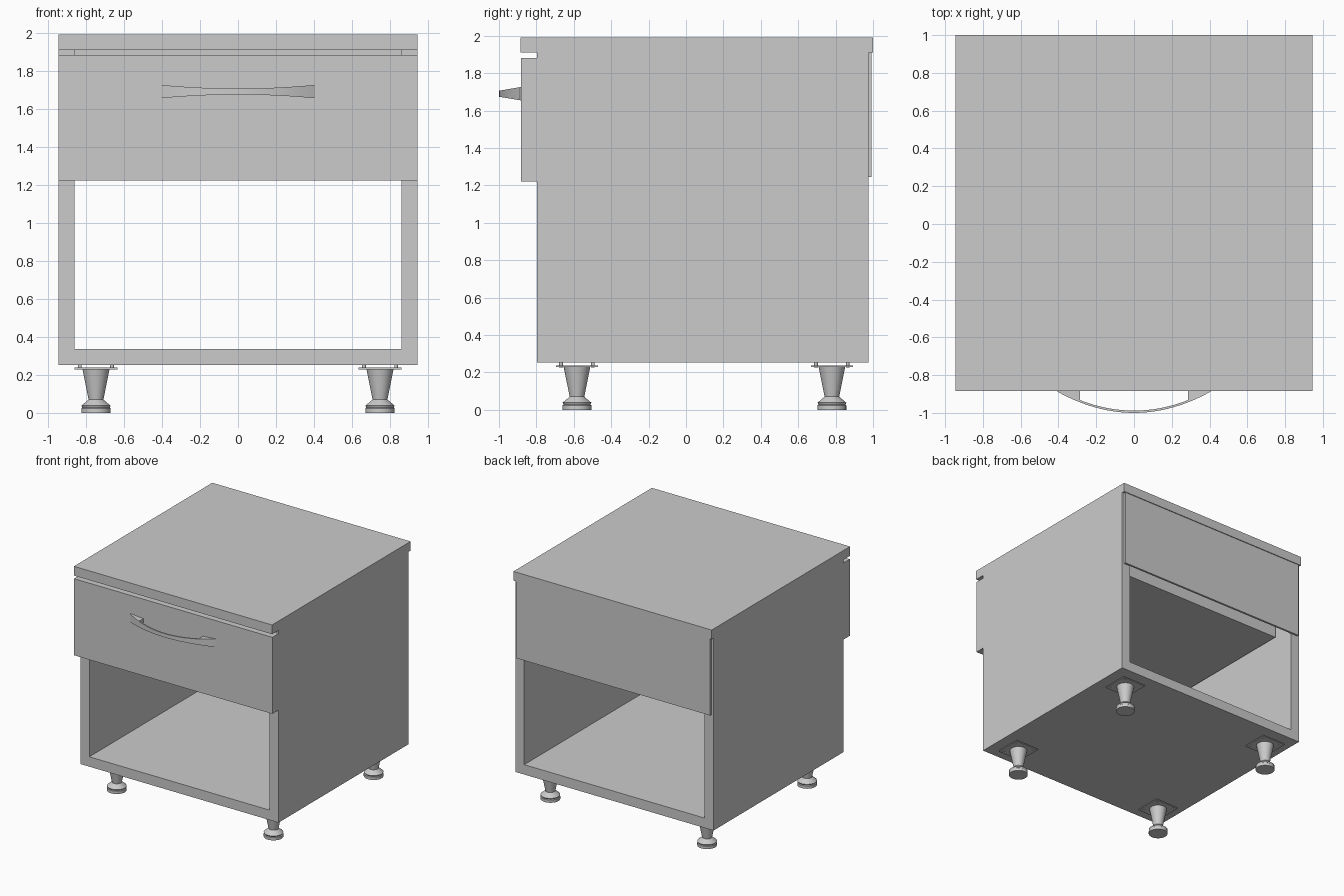
import bpy, bmesh, math
from mathutils import Vector

if "Cube" in bpy.data.objects:
    bpy.data.objects.remove(bpy.data.objects["Cube"])


def finish(name, bm):
    bmesh.ops.recalc_face_normals(bm, faces=bm.faces[:])
    me = bpy.data.meshes.new(name)
    bm.to_mesh(me)
    bm.free()
    ob = bpy.data.objects.new(name, me)
    bpy.context.collection.objects.link(ob)
    return ob


def box(name, x0, x1, y0, y1, z0, z1):
    bm = bmesh.new()
    bmesh.ops.create_cube(bm, size=1)
    for v in bm.verts:
        v.co = Vector(((x0 + x1) / 2 + v.co.x * (x1 - x0),
                       (y0 + y1) / 2 + v.co.y * (y1 - y0),
                       (z0 + z1) / 2 + v.co.z * (z1 - z0)))
    return finish(name, bm)


def smooth(ob, angle=30):
    bpy.ops.object.select_all(action='DESELECT')
    ob.select_set(True)
    bpy.context.view_layer.objects.active = ob
    bpy.ops.object.shade_smooth_by_angle(angle=math.radians(angle))


W, IN = 0.945, 0.86

# U-shaped carcass: two sides and the floor in one piece
bm = bmesh.new()
outline = [(-W, 1.91), (-W, 0.252), (W, 0.252), (W, 1.91),
           (IN, 1.91), (IN, 0.337), (-IN, 0.337), (-IN, 1.91)]
face = bm.faces.new([bm.verts.new((x, -0.797, z)) for x, z in outline])
ext = bmesh.ops.extrude_face_region(bm, geom=[face])
bmesh.ops.translate(bm, vec=(0, 1.772, 0),
                    verts=[g for g in ext['geom'] if isinstance(g, bmesh.types.BMVert)])
finish("carcass", bm)

# Top and back panels
box("top_panel", -W, W, -0.885, 1.0, 1.91, 1.99)
box("back_panel", -0.925, 0.925, 0.975, 0.993, 1.245, 1.91)

# Drawer
box("drawer_front", -W, W, -0.882, -0.797, 1.222, 1.882)
box("drawer_bottom", -0.84, 0.84, -0.797, 0.80, 1.28, 1.32)
for s, side in ((-1, "left"), (1, "right")):
    xs = sorted((s * 0.84, s * 0.77))
    box("drawer_side_" + side, *xs, -0.797, 0.80, 1.32, 1.78)
box("drawer_back", -0.77, 0.77, 0.73, 0.80, 1.32, 1.78)

# Bow handle: thin arched strip with solid feet, taller towards its ends
half, foot = 0.405, 0.285
n = 16
mid = [(-foot + 2 * foot * i / n, False) for i in range(n + 1)]
end = [(foot + (half - foot) * i / 4, True) for i in range(5)]
stations = [(-x, f) for x, f in reversed(end)] + mid + end
bm = bmesh.new()
rings = []
for x, solid in stations:
    t = (x / half) ** 2
    outer = -1.0 + 0.112 * t
    inner = -0.88 if solid else outer + 0.012
    h = 0.016 + 0.019 * t
    rings.append([bm.verts.new((x, y, 1.69 + z)) for y, z in
                  ((outer, -h), (outer, h), (inner, h), (inner, -h))])
for a, b in zip(rings, rings[1:]):
    for i in range(4):
        j = (i + 1) % 4
        bm.faces.new((a[i], a[j], b[j], b[i]))
bm.faces.new(rings[0])
bm.faces.new(rings[-1])
bmesh.ops.remove_doubles(bm, verts=bm.verts[:], dist=0.0005)
smooth(finish("drawer_handle", bm))

# Turned feet with square mounting plates and screws
profile = [(0, 0), (0.077, 0), (0.077, 0.024), (0.072, 0.028), (0.077, 0.038),
           (0.039, 0.070), (0.071, 0.229), (0, 0.229)]
for x, sx in ((-0.747, "left"), (0.747, "right")):
    for y, sy in ((-0.583, "front"), (0.78, "back")):
        tag = sy + "_" + sx
        bm = bmesh.new()
        vs = [bm.verts.new((r, 0, z)) for r, z in profile]
        es = [bm.edges.new(p) for p in zip(vs, vs[1:])]
        bmesh.ops.spin(bm, geom=vs + es, cent=(0, 0, 0), axis=(0, 0, 1),
                       angle=math.tau, steps=32)
        bmesh.ops.remove_doubles(bm, verts=bm.verts[:], dist=0.0001)
        leg = finish("leg_" + tag, bm)
        leg.location = (x, y, 0)
        smooth(leg)
        p = 0.113
        box("leg_plate_" + tag, x - p, x + p, y - p, y + p, 0.229, 0.238)
        bm = bmesh.new()
        for dx in (-0.085, 0.085):
            for dy in (-0.085, 0.085):
                made = bmesh.ops.create_cone(bm, cap_ends=True, segments=12,
                                             radius1=0.01, radius2=0.01, depth=0.028)
                bmesh.ops.translate(bm, verts=made['verts'], vec=(x + dx, y + dy, 0.241))
        finish("leg_screws_" + tag, bm)
